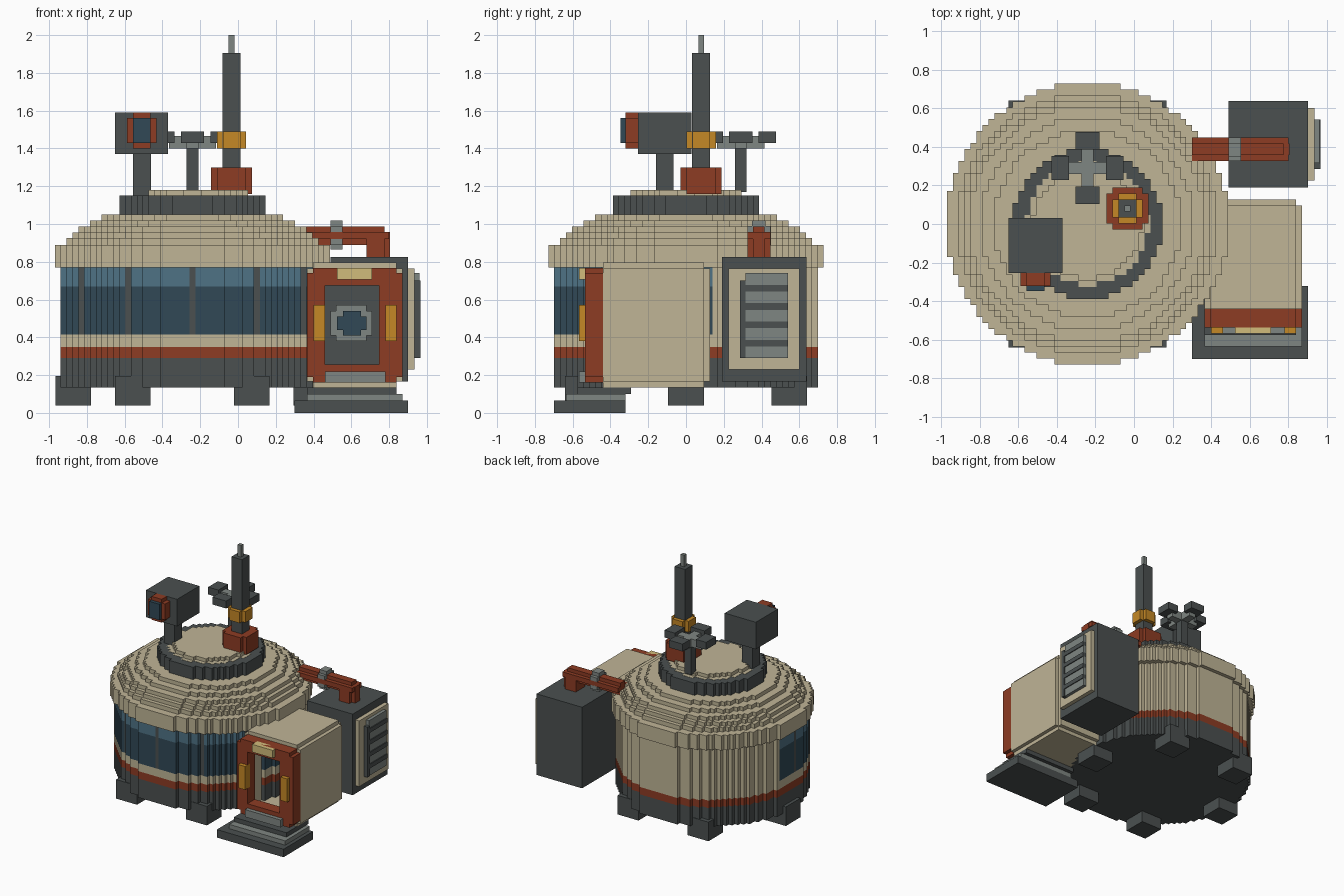
import bpy, bmesh, math

if "Cube" in bpy.data.objects:
    bpy.data.objects.remove(bpy.data.objects["Cube"])

V = 0.031                      # block size
CX = -0.241                    # centre of the round body


def material(name, rgb):
    m = bpy.data.materials.new(name)
    m.diffuse_color = [(c / 255) ** 2.2 for c in rgb] + [1]
    m.use_nodes = True
    m.node_tree.nodes["Principled BSDF"].inputs["Base Color"].default_value = m.diffuse_color
    return m


TAN = material("tan", (190, 179, 149))
DARK = material("dark_grey", (76, 81, 81))
GREY = material("mid_grey", (126, 133, 129))
RUST = material("rust", (140, 62, 40))
GLASS = material("glass", (52, 74, 87))
GLASS_LIGHT = material("light_glass", (80, 114, 132))
AMBER = material("amber", (196, 135, 42))
LAMP = material("lamp", (208, 187, 122))


def finish(name, bm, mat):
    bmesh.ops.recalc_face_normals(bm, faces=bm.faces)
    me = bpy.data.meshes.new(name)
    bm.to_mesh(me)
    bm.free()
    me.materials.append(mat)
    ob = bpy.data.objects.new(name, me)
    bpy.context.collection.objects.link(ob)


def boxes(name, mat, *items):
    """One object made of boxes given as x0, x1, y0, y1, z0, z1."""
    bm = bmesh.new()
    for x0, x1, y0, y1, z0, z1 in items:
        vs = bmesh.ops.create_cube(bm, size=1)["verts"]
        for v in vs:
            v.co.x = x1 if v.co.x > 0 else x0
            v.co.y = y1 if v.co.y > 0 else y0
            v.co.z = z1 if v.co.z > 0 else z0
    finish(name, bm, mat)


def disc(name, mat, r, z0, z1, cx=CX, cy=0, inner=-1, keep=lambda x, y: True):
    """Stair-stepped disc, ring or sector on the block grid."""
    n = int(r / V) + 1
    cells = {(i, j) for i in range(-n, n + 1) for j in range(-n, n + 1)
             if inner < math.hypot(i, j) * V <= r and keep(i * V, j * V)}
    bm = bmesh.new()

    def quad(*pts):
        bm.faces.new([bm.verts.new((cx + x * V, cy + y * V, z)) for x, y, z in pts])

    for i, j in cells:
        a, b, c, d = i - .5, i + .5, j - .5, j + .5
        # caps, merged along each row
        if (i - 1, j) not in cells:
            e = i
            while (e + 1, j) in cells:
                e += 1
            e += .5
            quad((a, c, z1), (e, c, z1), (e, d, z1), (a, d, z1))
            quad((a, d, z0), (e, d, z0), (e, c, z0), (a, c, z0))
            quad((a, d, z0), (a, c, z0), (a, c, z1), (a, d, z1))
        if (i + 1, j) not in cells:
            quad((b, c, z0), (b, d, z0), (b, d, z1), (b, c, z1))
        if (i, j - 1) not in cells:
            quad((a, c, z0), (b, c, z0), (b, c, z1), (a, c, z1))
        if (i, j + 1) not in cells:
            quad((b, d, z0), (a, d, z0), (a, d, z1), (b, d, z1))
    bmesh.ops.remove_doubles(bm, verts=bm.verts, dist=1e-4)
    finish(name, bm, mat)


# Round body: base and bands
R = 0.70
disc("base", DARK, R, .135, .29)
disc("rust_band", RUST, R, .29, .35)
disc("lower_band", TAN, R, .35, .415)


# Wall: glass in front, solid at the back
def zone(x, y):
    a = math.degrees(math.atan2(x, -y))
    if abs(a) > 102:
        return "wall"
    off = (a + 14.25) % 28.5 - 14.25
    return "bar" if abs(math.radians(off)) * R < .021 else "glass"


for name, mat, kind, z0, z1 in (("back_wall", TAN, "wall", .415, .77),
                                ("window_bars", DARK, "bar", .415, .77),
                                ("window_lower", GLASS, "glass", .415, .67),
                                ("window_upper", GLASS_LIGHT, "glass", .67, .77)):
    disc(name, mat, R, z0, z1, inner=.6, keep=lambda x, y, k=kind: zone(x, y) == k)

# Stepped roof
tiers = [(.73, .77, .89), (.675, .89, .925), (.645, .925, .956), (.612, .956, .987),
         (.55, .987, 1.018), (.485, 1.018, 1.05)]
for k, (r, z0, z1) in enumerate(tiers):
    disc(f"roof_tier_{k}", TAN, r, z0, z1)
disc("roof_ring", DARK, .388, 1.05, 1.15, inner=.313)
disc("roof_cap_lower", TAN, .313, 1.05, 1.152)
disc("roof_cap_upper", TAN, .285, 1.152, 1.18)

# Six feet
feet = []
for k in range(6):
    x = CX + .63 * math.cos(k * math.pi / 3)
    y = .63 * math.sin(k * math.pi / 3)
    feet.append((x - .094, x + .094, y - .094, y + .094, .04, .195))
boxes("feet", DARK, *feet)

# Mast
MX, MY = -.034, .08
disc("mast_base", RUST, .116, 1.16, 1.30, MX, MY)
boxes("mast", DARK, (MX - .047, MX + .047, MY - .047, MY + .047, 1.3, 1.905))
disc("mast_collar", AMBER, .078, 1.40, 1.49, MX, MY)
boxes("mast_tip", GREY, (MX - .015, MX + .015, MY - .015, MY + .015, 1.905, 2.0))

# Cross-shaped sensor
SX, SY = -.241, .29
boxes("sensor_post", DARK, (SX - .031, SX + .031, SY - .031, SY + .031, 1.17, 1.40))
boxes("sensor_arms", GREY, (SX - .125, SX + .125, SY - .031, SY + .031, 1.40, 1.465),
      (SX - .031, SX + .031, SY - .125, SY + .125, 1.40, 1.465))
ends = []
for s in (-1, 1):
    a, b = sorted((s * .095, s * .187))
    ends += [(SX + a, SX + b, SY - .062, SY + .062, 1.43, 1.49),
             (SX - .062, SX + .062, SY + a, SY + b, 1.43, 1.49)]
boxes("sensor_ends", DARK, *ends)

# Lookout camera
boxes("camera_post", DARK, (-.555, -.46, -.16, -.065, 1.15, 1.37))
boxes("camera_body", DARK, (-.65, -.37, -.255, .03, 1.37, 1.59))
boxes("camera_hood", RUST, (-.587, -.432, -.32, -.255, 1.43, 1.56),
      (-.556, -.463, -.32, -.255, 1.40, 1.59))
boxes("camera_lens", GLASS, (-.556, -.463, -.348, -.32, 1.43, 1.56))

# Entrance tunnel, hollow with stepped edges
boxes("entrance_shell", TAN,
      (.365, .396, -.44, .095, .165, .765), (.84, .87, -.44, .095, .165, .765),
      (.396, .84, -.44, .095, .135, .165), (.396, .84, -.44, .095, .765, .797),
      (.396, .84, .095, .127, .165, .765))

# Entrance frame
boxes("entrance_frame", RUST,
      (.365, .46, -.535, -.44, .19, .74), (.747, .87, -.535, -.44, .19, .74),
      (.396, .84, -.535, -.44, .675, .768), (.396, .84, -.535, -.44, .16, .255))
boxes("frame_side_lights", AMBER, (.40, .46, -.567, -.50, .38, .57),
      (.78, .84, -.567, -.50, .38, .57))
boxes("frame_top_lamp", LAMP, (.524, .71, -.567, -.50, .705, .768))
boxes("door_sill", GREY, (.46, .78, -.567, -.50, .16, .22))

# Inner door with porthole
boxes("inner_door", DARK, (.44, .77, .06, .094, .166, .764))
boxes("porthole_rim", GREY, (.49, .71, .03, .06, .41, .54), (.52, .68, .03, .06, .38, .57))
boxes("porthole_glass", GLASS, (.524, .68, .02, .05, .44, .51), (.555, .65, .02, .05, .41, .54))

# Entrance steps
boxes("step_pad", DARK, (.30, .90, -.70, -.32, 0, .065))
boxes("step_middle", GREY, (.365, .87, -.635, -.32, .065, .10))
boxes("step_top", DARK, (.365, .84, -.575, -.29, .10, .135))

# Side cabinet and vent
boxes("cabinet", DARK, (.49, .90, .19, .637, .165, .825))
boxes("vent_panel", TAN, (.90, .934, .225, .60, .23, .765))
fins, gaps = [(.934, .967, .285, .315, .29, .70)], []
for k in range(5):
    z = .29 + k * .097
    gaps.append((.934, .96, .315, .54, z, z + .062))
    if k < 4:
        fins.append((.934, .967, .315, .54, z + .062, z + .097))
boxes("vent_fins", DARK, *fins)
boxes("vent_slats", GREY, *gaps)

# Pipe from roof to cabinet
boxes("pipe", RUST,
      (.30, .80, .325, .447, .92, .958), (.30, .775, .356, .416, .89, .987),
      (.68, .775, .325, .447, .825, .958), (.68, .806, .356, .416, .825, .958))
boxes("pipe_flange", GREY, (.49, .553, .325, .447, .89, .99),
      (.49, .553, .35, .42, .865, 1.018))
